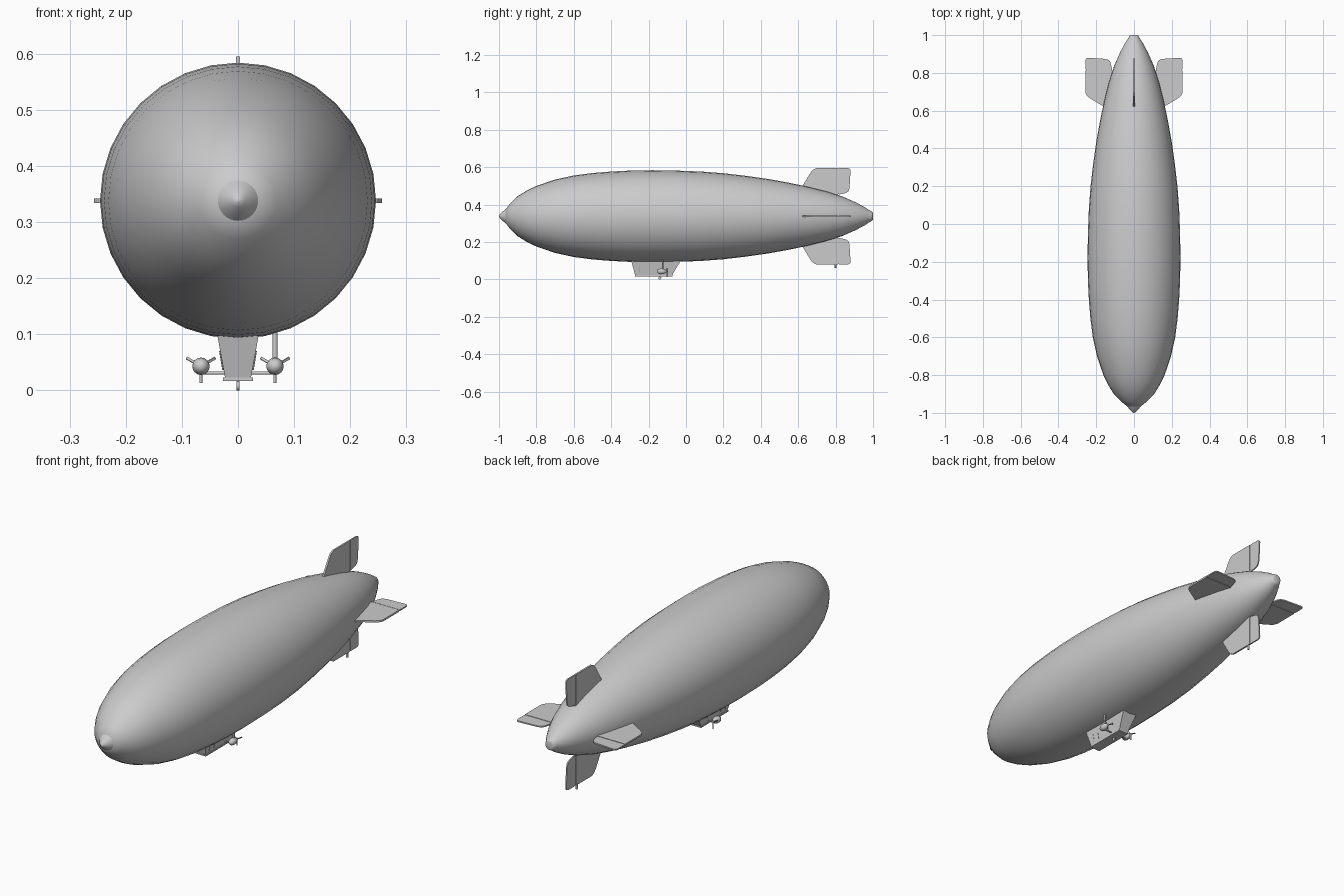
import bpy, bmesh, math
from mathutils import Matrix, Vector

if "Cube" in bpy.data.objects:
    bpy.data.objects.remove(bpy.data.objects["Cube"])

AXIS = 0.338  # height of the hull centre line


def make(name, bm, smooth=None):
    bmesh.ops.recalc_face_normals(bm, faces=bm.faces)
    me = bpy.data.meshes.new(name)
    bm.to_mesh(me)
    bm.free()
    ob = bpy.data.objects.new(name, me)
    bpy.context.collection.objects.link(ob)
    if smooth:
        bpy.ops.object.select_all(action='DESELECT')
        ob.select_set(True)
        bpy.context.view_layer.objects.active = ob
        bpy.ops.object.shade_smooth_by_angle(angle=math.radians(smooth))
    return ob


def lathe(name, profile, x=0, z=0, sides=32, smooth=40):
    """Revolve (y, radius) points around a line parallel to y."""
    bm = bmesh.new()
    rings = []
    for y, r in profile:
        rings.append([bm.verts.new((x + r * math.sin(2 * math.pi * i / sides), y,
                                    z + r * math.cos(2 * math.pi * i / sides)))
                      for i in range(sides)])
    for a, b in zip(rings, rings[1:]):
        for i in range(sides):
            j = (i + 1) % sides
            bm.faces.new((a[i], a[j], b[j], b[i]))
    bm.faces.new(rings[0])
    bm.faces.new(rings[-1])
    return make(name, bm, smooth)


def rod(name, p, q, r, sides=10):
    p, q = Vector(p), Vector(q)
    bm = bmesh.new()
    rot = (q - p).to_track_quat('Z', 'Y').to_matrix().to_4x4()
    bmesh.ops.create_cone(bm, cap_ends=True, segments=sides, radius1=r, radius2=r,
                          depth=(q - p).length,
                          matrix=Matrix.Translation((p + q) / 2) @ rot)
    return make(name, bm, 40)


def plate(name, outline, thick, matrix):
    """Extrude a (y, z) outline symmetrically along x."""
    bm = bmesh.new()
    a = [bm.verts.new((-thick / 2, y, z)) for y, z in outline]
    b = [bm.verts.new((thick / 2, y, z)) for y, z in outline]
    bm.faces.new(a)
    bm.faces.new(b)
    for i in range(len(a)):
        j = (i + 1) % len(a)
        bm.faces.new((a[i], a[j], b[j], b[i]))
    bm.transform(matrix)
    return make(name, bm)


def box(name, centre, size):
    bm = bmesh.new()
    bmesh.ops.create_cube(bm, size=1, matrix=Matrix.Translation(centre) @
                          Matrix.Diagonal((*size, 1)))
    return make(name, bm)


# Hull, nose cap and tail cap
lathe("hull", [(-0.965, 0.036), (-0.94, 0.068), (-0.9, 0.107), (-0.85, 0.138),
               (-0.8, 0.162), (-0.7, 0.196), (-0.6, 0.218), (-0.5, 0.231), (-0.4, 0.239),
               (-0.3, 0.244), (-0.18, 0.246), (-0.05, 0.244), (0.08, 0.239), (0.2, 0.230),
               (0.32, 0.216), (0.44, 0.199), (0.55, 0.179), (0.65, 0.158), (0.75, 0.133),
               (0.84, 0.104), (0.91, 0.073), (0.96, 0.046), (0.988, 0.026)], z=AXIS)
lathe("nose_cap", [(-1.0, 0.003), (-0.993, 0.012), (-0.98, 0.025), (-0.962, 0.038),
                   (-0.955, 0.036)], z=AXIS)
lathe("tail_cap", [(0.975, 0.035), (0.99, 0.027), (0.998, 0.022), (1.0, 0.016)], z=AXIS)

# Four tail fins with hinged control surfaces
fin = [(0.60, 0.13), (0.625, 0.166), (0.665, 0.232), (0.677, 0.248), (0.695, 0.257),
       (0.813, 0.257), (0.813, 0.09)]
flap = [(0.818, 0.257), (0.868, 0.257), (0.877, 0.253), (0.880, 0.244), (0.874, 0.150),
        (0.868, 0.132), (0.855, 0.124), (0.818, 0.116)]
for k, side in enumerate(("top", "right", "bottom", "left")):
    m = Matrix.Translation((0, 0, AXIS)) @ Matrix.Rotation(k * math.pi / 2, 4, 'Y')
    plate(side + "_fin", fin, 0.008, m)
    plate(side + "_control_surface", flap, 0.006, m)
    plate(side + "_hinge", [(0.811, 0.12), (0.811, 0.255), (0.82, 0.255), (0.82, 0.12)],
          0.004, m)
rod("tail_bumper", (0, 0.80, 0.06), (0, 0.80, 0.085), 0.005)

# Gondola: tapered cabin, floor rim
bm = bmesh.new()
lo = [bm.verts.new(p) for p in ((-0.023, -0.272, 0.022), (0.023, -0.272, 0.022),
                                (0.023, -0.075, 0.022), (-0.023, -0.075, 0.022))]
hi = [bm.verts.new(p) for p in ((-0.039, -0.295, 0.110), (0.039, -0.295, 0.110),
                                (0.039, -0.022, 0.110), (-0.039, -0.022, 0.110))]
bm.faces.new(lo)
bm.faces.new(hi)
for i in range(4):
    j = (i + 1) % 4
    bm.faces.new((lo[i], lo[j], hi[j], hi[i]))
make("gondola", bm)
box("gondola_floor", (0, -0.173, 0.0195), (0.053, 0.202, 0.006))

# Landing wheel under the cabin
rod("wheel_leg", (0, -0.14, 0.008), (0, -0.14, 0.022), 0.003)
rod("landing_wheel", (-0.003, -0.14, 0.008), (0.003, -0.14, 0.008), 0.008, 16)

# Engine pods, propellers, door handles and support beam
rod("engine_beam", (-0.066, -0.13, 0.031), (0.066, -0.13, 0.031), 0.003)
for s, side in ((-1, "left"), (1, "right")):
    x, z = s * 0.066, 0.043
    lathe(side + "_engine", [(-0.154, 0.003), (-0.151, 0.009), (-0.144, 0.0135),
                             (-0.134, 0.0155), (-0.122, 0.0145), (-0.112, 0.010),
                             (-0.106, 0.005)], x=x, z=z, sides=16)
    lathe(side + "_spinner", [(-0.108, 0.005), (-0.100, 0.005), (-0.096, 0.002)],
          x=x, z=z, sides=12)
    for k in range(3):
        a = math.pi + k * 2 * math.pi / 3
        m = Matrix.Translation((x, -0.102, z)) @ Matrix.Rotation(a, 4, 'Y') \
            @ Matrix.Rotation(0.5, 4, 'Z')
        plate(f"{side}_blade_{k + 1}", [(-0.001, 0), (-0.001, 0.03), (0.001, 0.03),
                                        (0.001, 0)], 0.005, m)
    for k, y in enumerate((-0.248, -0.215)):
        rod(f"{side}_door_rail_{k + 1}", (s * 0.0268, y, 0.036), (s * 0.0325, y, 0.070), 0.0012, 6)

# Single duct from the right engine up to the hull
rod("air_duct", (0.066, -0.125, 0.045), (0.066, -0.125, 0.112), 0.0045, 12)
